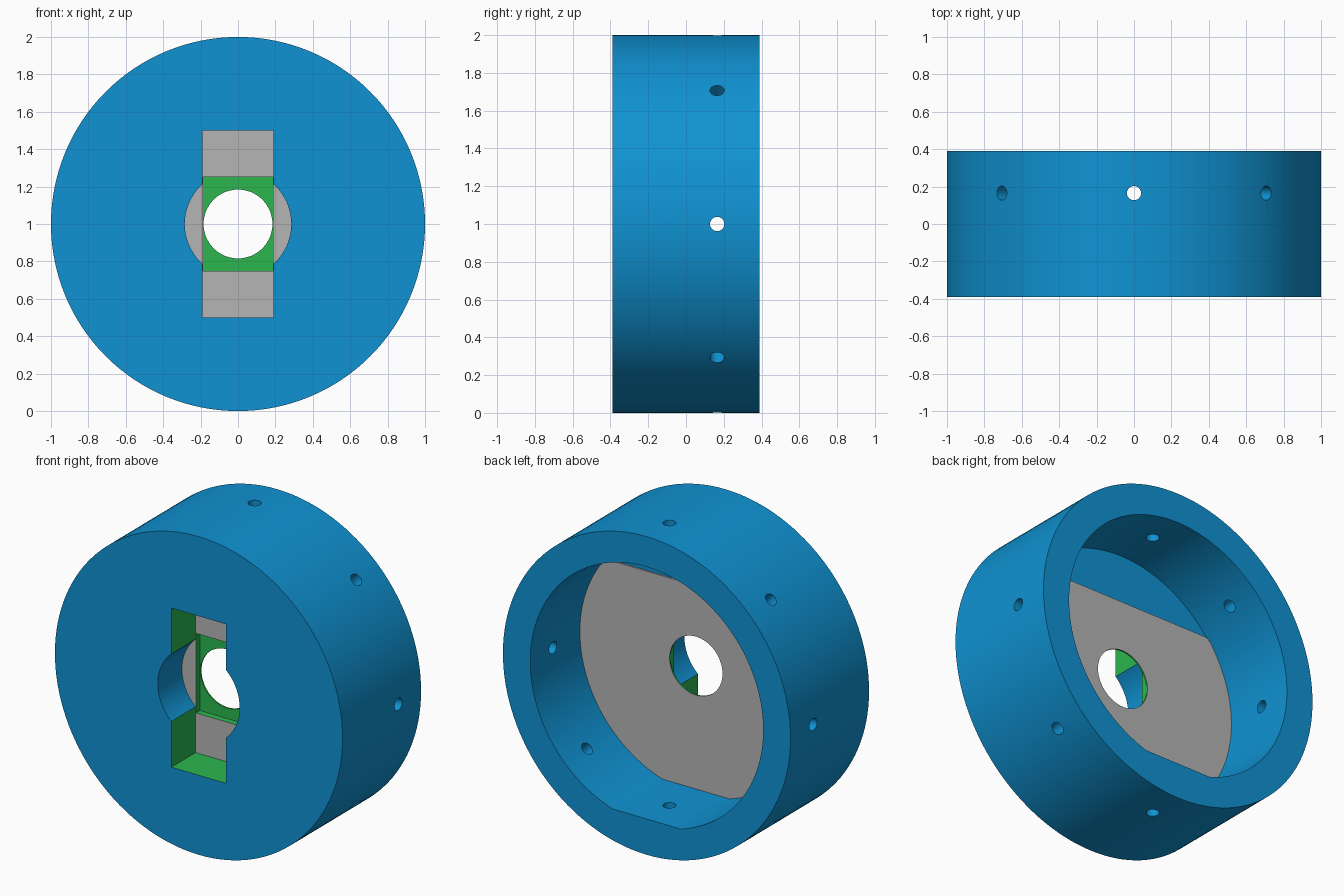
import bpy, bmesh, math
from mathutils import Matrix

if "Cube" in bpy.data.objects:
    bpy.data.objects.remove(bpy.data.objects["Cube"])

CZ = 1.0  # height of the wheel axis


def material(name, rgb):
    m = bpy.data.materials.new(name)
    m.diffuse_color = (*rgb, 1)
    m.use_nodes = True
    m.node_tree.nodes["Principled BSDF"].inputs["Base Color"].default_value = m.diffuse_color
    return m


blue = material("blue", (0.005, 0.29, 0.65))
grey = material("grey", (0.46, 0.46, 0.46))
green = material("green", (0.025, 0.47, 0.08))


def circle(r, n=128, low=-9, high=9):
    """Circle outline in x and z, with optional flats below and above."""
    return [(r * math.cos(2 * math.pi * i / n),
             min(high, max(low, r * math.sin(2 * math.pi * i / n)))) for i in range(n)]


def rectangle(hx, hz):
    return [(hx, -hz), (hx, hz), (-hx, hz), (-hx, -hz)]


def prism(name, outline, y0, y1):
    """Outline extruded along y, centred on the axis."""
    bm = bmesh.new()
    face = bm.faces.new([bm.verts.new((x, y0, z + CZ)) for x, z in outline])
    ext = bmesh.ops.extrude_face_region(bm, geom=[face])
    moved = [v for v in ext["geom"] if isinstance(v, bmesh.types.BMVert)]
    bmesh.ops.translate(bm, verts=moved, vec=(0, y1 - y0, 0))
    bmesh.ops.recalc_face_normals(bm, faces=bm.faces)
    return add(name, bm)


def radial_rod(name, angle, r, y):
    """Thin rod across the whole diameter, for a pair of side holes."""
    bm = bmesh.new()
    bmesh.ops.create_cone(bm, cap_ends=True, segments=24, radius1=r, radius2=r, depth=2.3)
    bm.transform(Matrix.Translation((0, y, CZ)) @ Matrix.Rotation(angle, 4, 'Y'))
    return add(name, bm)


def add(name, bm):
    mesh = bpy.data.meshes.new(name)
    bm.to_mesh(mesh)
    bm.free()
    ob = bpy.data.objects.new(name, mesh)
    bpy.context.collection.objects.link(ob)
    return ob


def cut(ob, cutters):
    bpy.context.view_layer.objects.active = ob
    for c in cutters:
        c.hide_render = True
        mod = ob.modifiers.new("cut", 'BOOLEAN')
        mod.operation, mod.solver, mod.object = 'DIFFERENCE', 'EXACT', c
        bpy.ops.object.modifier_apply(modifier=mod.name)
        bpy.data.objects.remove(c)


def finish(ob, mats, rule):
    ob.data.materials.clear()
    for m in mats:
        ob.data.materials.append(m)
    for p in ob.data.polygons:
        p.material_index = 1 if rule(p.center, p.normal) else 0
    bpy.ops.object.select_all(action='DESELECT')
    ob.select_set(True)
    bpy.context.view_layer.objects.active = ob
    bpy.ops.object.shade_smooth_by_angle(angle=math.radians(25))


# Wheel body: rear cavity with a flat bottom, front slot, hub bore, side holes
body = prism("wheel_body", circle(1.0), -0.39, 0.39)
cut(body, [
    prism("cavity_cutter", circle(0.81, low=-0.775), -0.11, 0.6),
    prism("slot_cutter", rectangle(0.19, 0.5), -0.6, 0.0),
    prism("bore_cutter", circle(0.285, 64), -0.6, 0.0),
] + [radial_rod("hole_cutter", k * math.pi / 4, 0.038, 0.165) for k in range(4)])


# Slot walls are green
def slot_wall(c, n):
    dz = abs(c.z - CZ)
    side = abs(n.x) > 0.999 and abs(abs(c.x) - 0.19) < 0.005
    end = abs(n.z) > 0.999 and abs(dz - 0.5) < 0.005
    return c.y < -0.1 and (side or end)


finish(body, [blue, green], slot_wall)

# Grey backing plate, with a square pocket in front and a round hole
plate = prism("backing_plate", circle(0.808, low=-0.774, high=0.503), -0.15, -0.10)
cut(plate, [
    prism("pocket_cutter", rectangle(0.187, 0.25), -0.5, -0.11),
    prism("hole_cutter", circle(0.184, 64), -0.5, 0.5),
])


# Pocket floor and walls are green
def pocket(c, n):
    inside = abs(c.x) < 0.19 and abs(c.z - CZ) < 0.255
    return inside and -0.145 < c.y < -0.104


finish(plate, [grey, green], pocket)
